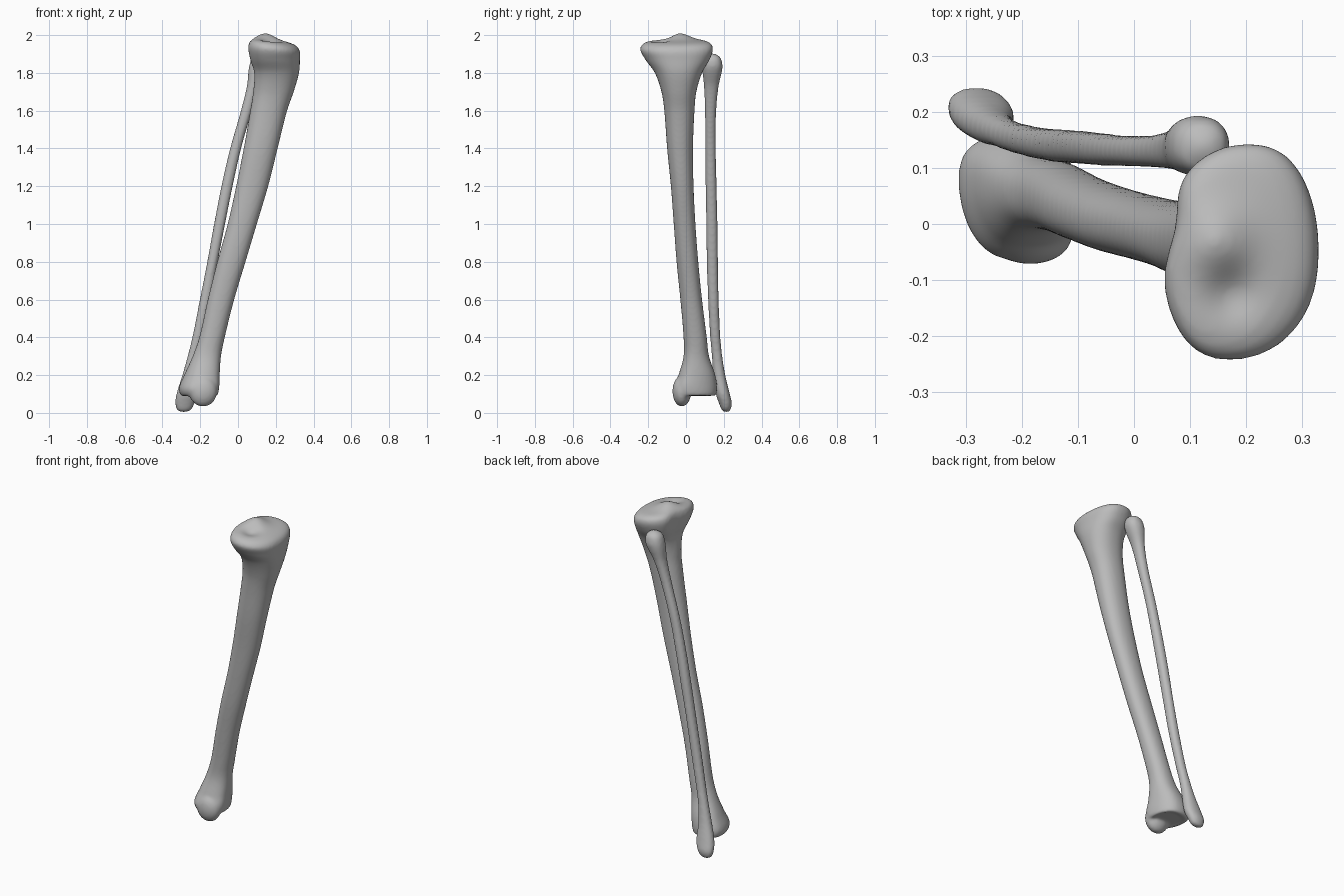
import bpy, bmesh, math
from mathutils import Vector

cube = bpy.data.objects.get("Cube")
if cube:
    bpy.data.objects.remove(cube, do_unlink=True)

bone = bpy.data.materials.new("bone grey")
bone.use_nodes = True
bone.diffuse_color = (0.5, 0.5, 0.5, 1)
bone.node_tree.nodes["Principled BSDF"].inputs["Base Color"].default_value = (0.5, 0.5, 0.5, 1)

SIDES, STEPS = 40, 8


def bump(x, y, cx, cy, r):
    return math.exp(-((x - cx) ** 2 + (y - cy) ** 2) / r ** 2)


def smooth_sections(rows):
    """Interpolate (z, x0, x1, y0, y1) rows with a Hermite spline."""
    pts = [Vector(r) for r in rows]
    t = [0.0]
    for a, b in zip(pts, pts[1:]):
        t.append(t[-1] + (b - a).length)
    last = len(pts) - 1
    tan = []
    for i in range(last + 1):
        a, b = max(i - 1, 0), min(i + 1, last)
        tan.append((pts[b] - pts[a]) / (t[b] - t[a]))
    out = []
    for i in range(last):
        h = t[i + 1] - t[i]
        for k in range(STEPS):
            s = k / STEPS
            out.append(pts[i] * (1 + 2 * s) * (1 - s) ** 2 + tan[i] * h * s * (1 - s) ** 2
                       + pts[i + 1] * s * s * (3 - 2 * s) + tan[i + 1] * h * s * s * (s - 1))
    return out + [pts[-1]]


def round_outline(u, v, z):
    return u, v


def shin_outline(u, v, z):
    # kidney shape at the knee, plain oval shaft, wedge at the ankle
    knee = min(max((z - 1.7) / 0.2, 0), 1)
    ankle = min(max((0.35 - z) / 0.2, 0), 1)
    if u < 0:
        u *= 1 - 0.16 * knee * math.exp(-((v - 0.25) / 0.35) ** 2)
    u += knee * 0.12 * v * (1 - u * u)
    v += ankle * 0.25 * -u * (1 - v * v)
    return u, v


def loft(bm, rows, outline):
    rings = []
    for z, x0, x1, y0, y1 in smooth_sections(rows):
        ring = []
        for k in range(SIDES):
            a = math.tau * k / SIDES
            c, s = math.cos(a), math.sin(a)
            u = math.copysign(abs(c) ** 0.9, c)
            v = math.copysign(abs(s) ** 0.9, s)
            u, v = outline(u, v, z)
            ring.append(bm.verts.new(((x0 + x1 + u * (x1 - x0)) / 2,
                                      (y0 + y1 + v * (y1 - y0)) / 2, z)))
        rings.append(ring)
    for lo, hi in zip(rings, rings[1:]):
        for k in range(SIDES):
            n = (k + 1) % SIDES
            bm.faces.new((lo[k], lo[n], hi[n], hi[k]))
    bm.faces.new(rings[0][::-1])
    bm.faces.new(rings[-1])


def ellipsoid(bm, centre, radii):
    ball = bmesh.ops.create_uvsphere(bm, u_segments=24, v_segments=16, radius=1)["verts"]
    for v in ball:
        v.co = Vector(c + p * r for c, p, r in zip(centre, v.co, radii))


def finish(bm, name):
    bmesh.ops.recalc_face_normals(bm, faces=bm.faces)
    mesh = bpy.data.meshes.new(name)
    bm.to_mesh(mesh)
    bm.free()
    mesh.materials.append(bone)
    mesh.polygons.foreach_set("use_smooth", [True] * len(mesh.polygons))
    obj = bpy.data.objects.new(name, mesh)
    bpy.context.collection.objects.link(obj)
    # fuse the pieces into one soft organic skin
    fuse = obj.modifiers.new("fuse", "REMESH")
    fuse.mode = "VOXEL"
    fuse.voxel_size = 0.008
    fuse.use_smooth_shade = True
    soft = obj.modifiers.new("soften", "SMOOTH")
    soft.factor, soft.iterations = 0.5, 8
    return obj


# Shin bone: ankle end, shaft, flared knee end, then the domed plateau
bm = bmesh.new()
loft(bm, [
    (0.095, -0.27, -0.13, -0.02, 0.13),
    (0.09, -0.30, -0.11, -0.05, 0.155),
    (0.13, -0.313, -0.10, -0.065, 0.165),
    (0.20, -0.285, -0.097, -0.04, 0.155),
    (0.30, -0.24, -0.09, -0.013, 0.122),
    (0.40, -0.205, -0.07, -0.013, 0.11),
    (0.60, -0.16, -0.02, -0.03, 0.085),
    (0.80, -0.11, 0.04, -0.05, 0.065),
    (1.00, -0.055, 0.10, -0.065, 0.05),
    (1.20, -0.01, 0.16, -0.08, 0.04),
    (1.40, 0.03, 0.21, -0.10, 0.037),
    (1.60, 0.065, 0.26, -0.115, 0.045),
    (1.70, 0.08, 0.295, -0.13, 0.055),
    (1.80, 0.082, 0.323, -0.165, 0.085),
    (1.87, 0.06, 0.328, -0.215, 0.125),
    (1.925, 0.048, 0.328, -0.243, 0.143),
    (1.955, 0.06, 0.315, -0.225, 0.135),
    (1.972, 0.10, 0.27, -0.165, 0.09),
    (1.976, 0.18, 0.19, -0.055, -0.045),
], shin_outline)
# plateau relief: central ridge, front hollow, slope toward the inner side
for v in bm.verts:
    x, y, z = v.co
    if z > 1.88:
        w = min((z - 1.88) / 0.07, 1)
        v.co.z += w * (0.032 * bump(x, y, 0.15, -0.03, 0.06)
                       - 0.022 * bump(x, y, 0.175, -0.125, 0.045)
                       - 0.12 * (x - 0.17))
# inner ankle knob
ellipsoid(bm, (-0.185, -0.022, 0.115), (0.075, 0.05, 0.082))
finish(bm, "shin_bone")

# Calf bone: thin strut with a knob at the top and a pointed ankle end
bm = bmesh.new()
loft(bm, [
    (0.005, -0.30, -0.275, 0.205, 0.225),
    (0.015, -0.322, -0.25, 0.19, 0.235),
    (0.05, -0.332, -0.23, 0.175, 0.243),
    (0.10, -0.326, -0.215, 0.158, 0.232),
    (0.20, -0.295, -0.215, 0.143, 0.208),
    (0.30, -0.267, -0.205, 0.137, 0.192),
    (0.40, -0.242, -0.185, 0.128, 0.182),
    (0.60, -0.202, -0.143, 0.117, 0.173),
    (0.80, -0.163, -0.107, 0.11, 0.169),
    (1.00, -0.127, -0.068, 0.107, 0.167),
    (1.20, -0.088, -0.028, 0.104, 0.162),
    (1.40, -0.042, 0.017, 0.103, 0.158),
    (1.60, 0.015, 0.075, 0.10, 0.16),
    (1.73, 0.047, 0.118, 0.095, 0.173),
    (1.83, 0.058, 0.168, 0.086, 0.193),
    (1.88, 0.075, 0.165, 0.095, 0.183),
    (1.903, 0.11, 0.135, 0.13, 0.15),
], round_outline)
finish(bm, "calf_bone")
